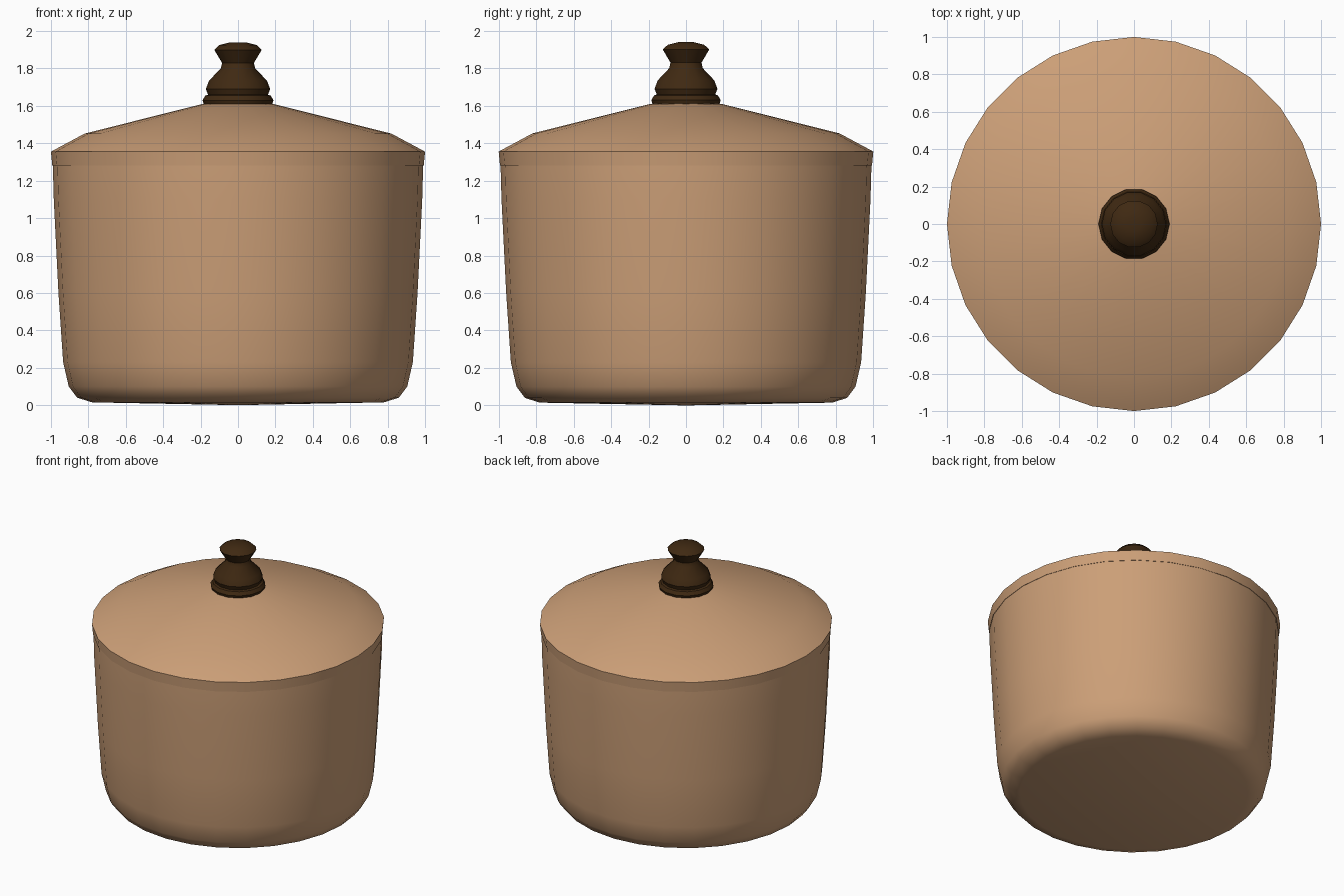
import bpy
import bmesh
import math

cube = bpy.data.objects.get("Cube")
if cube:
    bpy.data.objects.remove(cube, do_unlink=True)


def make_material(name, color):
    mat = bpy.data.materials.new(name)
    mat.use_nodes = True
    mat.diffuse_color = color
    mat.node_tree.nodes["Principled BSDF"].inputs["Base Color"].default_value = color
    return mat


def lathe(name, profile, sides, mat, sharp_angle):
    """Spin a (radius, height) profile about z; radius 0 closes to a pole."""
    bm = bmesh.new()
    rings = []
    for r, z in profile:
        if r == 0:
            rings.append([bm.verts.new((0, 0, z))] * sides)
        else:
            angles = [math.tau * i / sides for i in range(sides)]
            rings.append([bm.verts.new((r * math.cos(a), r * math.sin(a), z)) for a in angles])
    for low, high in zip(rings, rings[1:]):
        for i in range(sides):
            j = (i + 1) % sides
            corners = dict.fromkeys((low[i], low[j], high[j], high[i]))
            bm.faces.new(list(corners))
    bmesh.ops.recalc_face_normals(bm, faces=bm.faces)
    mesh = bpy.data.meshes.new(name)
    bm.to_mesh(mesh)
    bm.free()
    mesh.materials.append(mat)
    obj = bpy.data.objects.new(name, mesh)
    bpy.context.collection.objects.link(obj)
    bpy.ops.object.select_all(action="DESELECT")
    obj.select_set(True)
    bpy.context.view_layer.objects.active = obj
    bpy.ops.object.shade_smooth_by_angle(angle=math.radians(sharp_angle))
    return obj


clay = make_material("tan clay", (0.60, 0.345, 0.185, 1))
wood = make_material("dark wood", (0.05, 0.022, 0.006, 1))

# Hollow pot body: rounded base, tapered wall, rim, then back down the inside
lathe("pot_body", [
    (0, 0), (0.78, 0.015), (0.86, 0.04), (0.905, 0.1), (0.935, 0.23),
    (0.96, 0.6), (0.985, 1.1), (0.99, 1.28), (0.99, 1.34),
    (0.95, 1.34), (0.9, 0.25), (0.8, 0.08), (0, 0.07),
], 28, clay, 50)

# Shallow conical lid with a short skirt over the rim
lathe("lid", [
    (0, 1.58), (0.8, 1.42), (0.96, 1.345), (0.96, 1.28), (0.993, 1.28),
    (1.0, 1.355), (0.982, 1.365), (0.82, 1.452), (0.19, 1.61), (0, 1.62),
], 28, clay, 50)

# Turned knob: base ring, belly, waist and flared cap
lathe("lid_knob", [
    (0, 1.6), (0.18, 1.6), (0.19, 1.63), (0.175, 1.655), (0.16, 1.66),
    (0.172, 1.69), (0.155, 1.735), (0.092, 1.8), (0.085, 1.83),
    (0.127, 1.9), (0.1, 1.925), (0.04, 1.94), (0, 1.94),
], 14, wood, 40)
